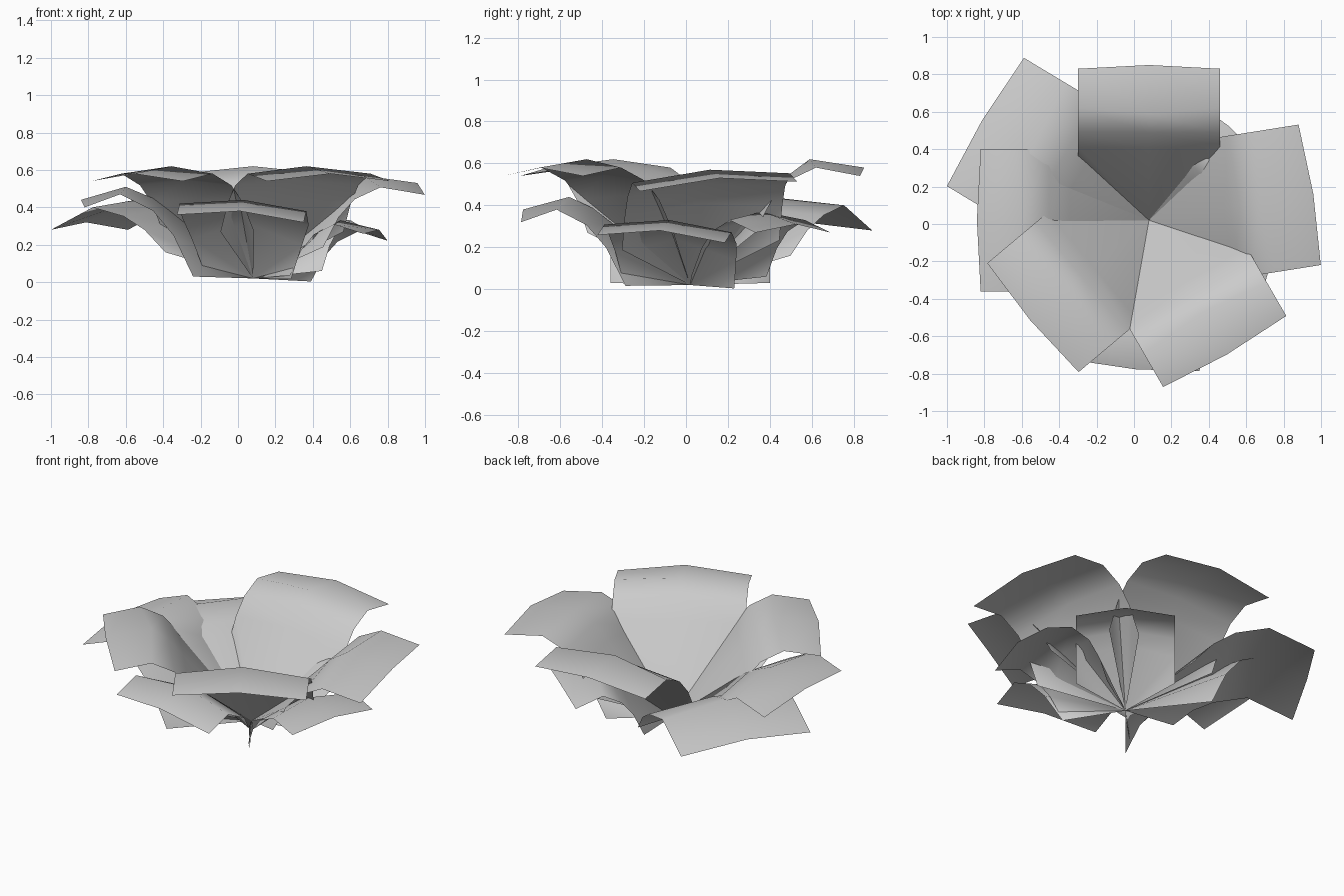
import bpy
import bmesh
from math import radians, sin, cos
from mathutils import Vector

cube = bpy.data.objects.get("Cube")
if cube:
    bpy.data.objects.remove(cube, do_unlink=True)

# One soft grey for the whole flower
GREY = (0.6, 0.6, 0.6, 1)
grey = bpy.data.materials.new("petal_grey")
grey.use_nodes = True
grey.diffuse_color = GREY
grey.node_tree.nodes["Principled BSDF"].inputs["Base Color"].default_value = GREY

HEART = Vector((0.08, 0.02, 0.02))   # point where all the petals meet


def mix(a, b, t):
    return a + (b - a) * t


def petal(name, angle, base, crest, tip, roll=0.0):
    """Folded sheet: base, crest and tip are (reach, half width, height) of the side edge."""
    a = radians(angle)
    out, side = Vector((cos(a), sin(a), 0)), Vector((-sin(a), cos(a), 0))
    top = crest[2] + 0.04
    # wall and shoulder rise steeply, then flare towards the crest
    wall = (mix(base[0], crest[0], 0.27), mix(base[1], crest[1], 0.6), mix(base[2], crest[2], 0.5))
    shoulder = (mix(base[0], crest[0], 0.55), crest[1], mix(base[2], crest[2], 0.8))
    # side edge of each row, then reach and height of its middle
    rows = [(wall, wall[0], top * 0.72),
            (shoulder, shoulder[0], top * 0.88),
            (crest, crest[0] - 0.03, top),
            (tip, tip[0] + 0.02, tip[2] + 0.04)]

    bm = bmesh.new()

    def point(reach, across, height):
        p = HEART + out * reach + side * across
        p.z = max(0.0, height + roll * across)
        return bm.verts.new(p)

    grid = [[point(base[0], -base[1], base[2]), bm.verts.new(HEART),
             point(base[0], base[1], base[2])]]
    for (reach, half, height), mid_reach, mid_height in rows:
        grid.append([point(reach, -half, height),
                     point(mid_reach, 0, mid_height),
                     point(reach, half, height)])
    for low, high in zip(grid, grid[1:]):
        for c in range(2):
            bm.faces.new((low[c], low[c + 1], high[c + 1], high[c]))
    # crease each half from the heart out to the side of the wall
    for s in (0, 2):
        shared = [f for f in grid[0][1].link_faces if grid[0][s] in f.verts]
        bmesh.utils.face_split(shared[0], grid[0][1], grid[1][s])
    bmesh.ops.recalc_face_normals(bm, faces=bm.faces)
    if sum(f.normal.z for f in bm.faces) < 0:
        bmesh.ops.reverse_faces(bm, faces=bm.faces)
    for f in bm.faces:
        f.smooth = True

    mesh = bpy.data.meshes.new(name)
    bm.to_mesh(mesh)
    bm.free()
    mesh.materials.append(grey)
    obj = bpy.data.objects.new(name, mesh)
    bpy.context.collection.objects.link(obj)


# Upper ring of large raised petals
for name, angle in (("back", 90), ("front_right", 220), ("front_left", 300)):
    petal("upper_petal_" + name, angle, (0.31, 0.38, 0.27), (0.60, 0.38, 0.58), (0.81, 0.38, 0.54))
petal("upper_petal_left", 9, (0.32, 0.38, 0.21), (0.63, 0.38, 0.53), (0.87, 0.38, 0.49), 0.06)

# Middle ring, opened wider
petal("middle_petal_right", 180, (0.32, 0.38, 0.03), (0.71, 0.38, 0.47), (0.90, 0.38, 0.40))
petal("middle_petal_back_right", 149, (0.33, 0.36, 0.16), (0.76, 0.40, 0.40), (1.02, 0.40, 0.28))
petal("middle_petal_front", 265, (0.29, 0.23, 0.03), (0.61, 0.34, 0.40), (0.78, 0.34, 0.34), -0.06)

# Small low petals
petal("lower_petal_back_left", 50, (0.24, 0.28, 0.06), (0.48, 0.28, 0.33), (0.64, 0.28, 0.27))
petal("lower_petal_left", -12, (0.26, 0.27, 0.02), (0.51, 0.31, 0.29), (0.67, 0.31, 0.24), -0.06)
